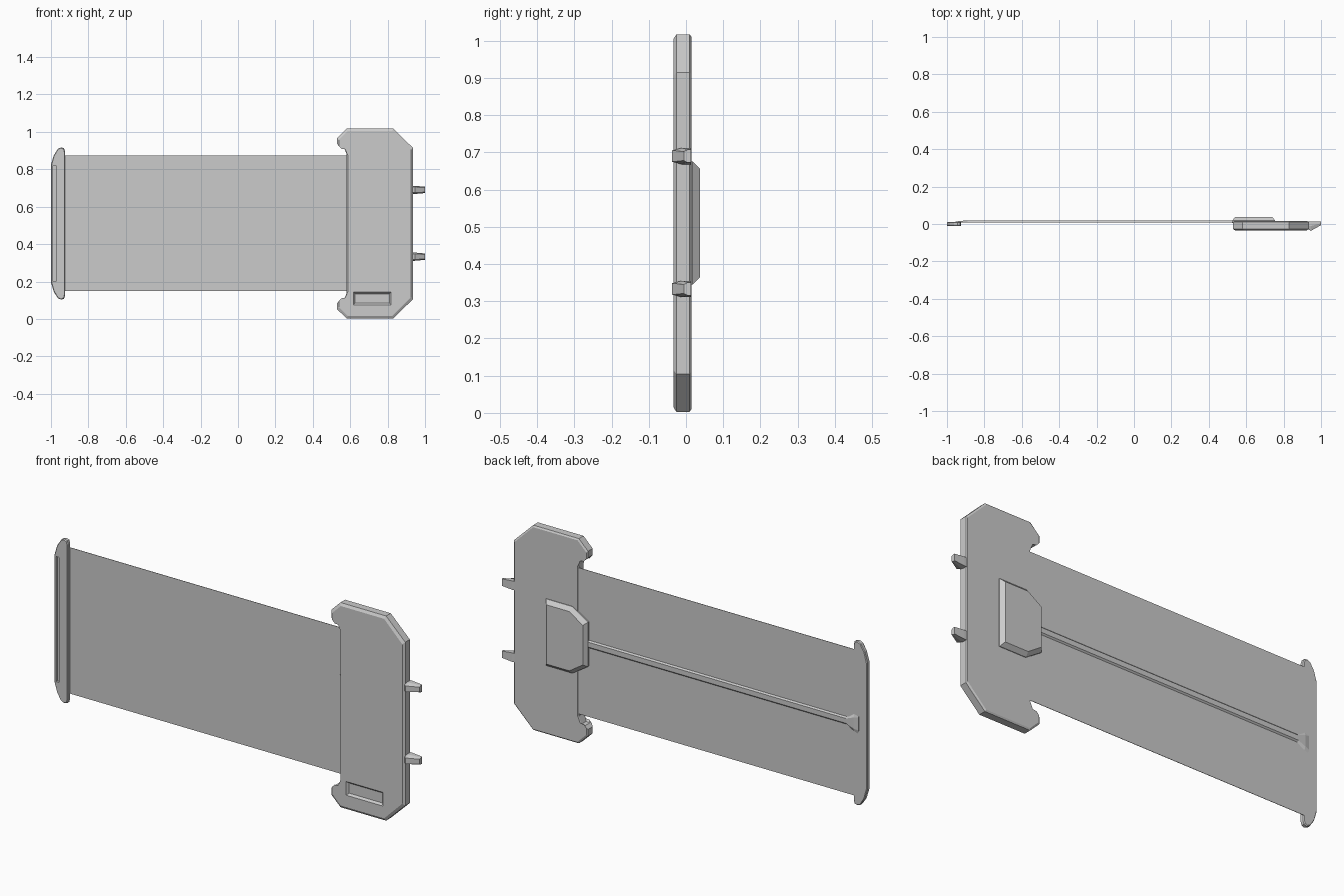
import bpy, bmesh

if "Cube" in bpy.data.objects:
    bpy.data.objects.remove(bpy.data.objects["Cube"])

MID = 0.51  # height of the horizontal mirror plane


def loft(name, loops):
    """Closed solid through equal-length loops of 3D points."""
    bm = bmesh.new()
    rings = [[bm.verts.new(p) for p in loop] for loop in loops]
    for a, b in zip(rings, rings[1:]):
        for i in range(len(a)):
            j = (i + 1) % len(a)
            bm.faces.new((a[i], a[j], b[j], b[i]))
    bm.faces.new(rings[0])
    bm.faces.new(rings[-1])
    bmesh.ops.recalc_face_normals(bm, faces=bm.faces)
    mesh = bpy.data.meshes.new(name)
    bm.to_mesh(mesh)
    bm.free()
    obj = bpy.data.objects.new(name, mesh)
    bpy.context.collection.objects.link(obj)
    return obj


def symmetric(half):
    """Outline from its upper half, (x, height above MID)."""
    return half + [(x, -h) for x, h in reversed(half)]


def plate(name, half, layers, cx):
    """Stack of the outline at each (y, x scale, z scale)."""
    out = symmetric(half)
    return loft(name, [[(cx + (x - cx) * sx, y, MID + h * sz) for x, h in out]
                       for y, sx, sz in layers])


def box(name, x, y, z):
    return loft(name, [[(x[0], v, z[0]), (x[1], v, z[0]), (x[1], v, z[1]), (x[0], v, z[1])]
                       for v in y])


def cut(obj, cutter):
    mod = obj.modifiers.new(cutter.name, 'BOOLEAN')
    mod.operation = 'DIFFERENCE'
    mod.solver = 'EXACT'
    mod.object = cutter
    cutter.hide_render = True
    cutter.hide_set(True)


# main housing with hooked corners and chamfered rims
housing = plate("housing",
                [(0.58, 0.375), (0.565, 0.408), (0.545, 0.41), (0.53, 0.425), (0.53, 0.458),
                 (0.58, 0.507), (0.83, 0.507), (0.935, 0.405)],
                [(-0.034, 0.95, 0.975), (-0.026, 1, 1), (0.010, 1, 1), (0.015, 0.97, 0.985)], 0.72)
cut(housing, box("slot_cutter", (0.5, 0.61), (0.004, 0.0125), (0.149, 0.871)))

# recessed button window near the lower edge
cut(housing, loft("window_cutter", [
    [(x, y, z) for x, z in ((0.617 + t, 0.075 + t), (0.818 - t, 0.075 + t),
                            (0.818 - t, 0.143 - t), (0.617 + t, 0.143 - t))]
    for y, t in ((-0.04, 0), (-0.034, 0), (-0.024, 0.009))]))

# raised pod on the back
plate("back_pod", [(0.525, 0.11), (0.61, 0.165), (0.755, 0.165)],
      [(0.006, 1, 1), (0.018, 1, 1), (0.037, 0.87, 0.89)], 0.64)

# two tapered pins on the right edge
for side, zc in (("lower", 0.333), ("upper", 0.69)):
    loft(side + "_pin", [
        [(x, y1, zc - w), (x, y1, zc + w), (x, (y0 + y1) / 2, zc + w),
         (x, y0, zc + w * 0.7), (x, y0, zc - w * 0.7), (x, (y0 + y1) / 2, zc - w)]
        for x, y0, y1, w in ((0.92, -0.02, 0.012, 0.022), (0.945, -0.037, 0.014, 0.022),
                             (1.0, -0.006, 0.014, 0.017))])

# thin pulled-out sheet
box("sheet", (-0.93, 0.595), (0.009, 0.011), (0.149, 0.873))

# pull handle with a long groove on its front
handle = plate("pull_handle",
               [(-1.0, 0.315), (-0.985, 0.365), (-0.962, 0.4), (-0.945, 0.407),
                (-0.93, 0.402), (-0.925, 0.385)],
               [(-0.012, 0.9, 0.99), (-0.008, 1, 1), (0.007, 1, 1), (0.011, 0.9, 0.99)], -0.9625)
cut(handle, box("groove_cutter", (-0.99, -0.973), (-0.03, -0.001), (0.2, 0.82)))

# stiffening rib on the back, flared where it meets the handle
loft("rib", [[(x, 0.008, MID - w), (x, y, MID - w * 0.55),
              (x, y, MID + w * 0.55), (x, 0.008, MID + w)]
             for x, y, w in ((-0.955, 0.012, 0.06), (-0.93, 0.017, 0.05),
                             (-0.89, 0.018, 0.022), (0.56, 0.018, 0.022))])
